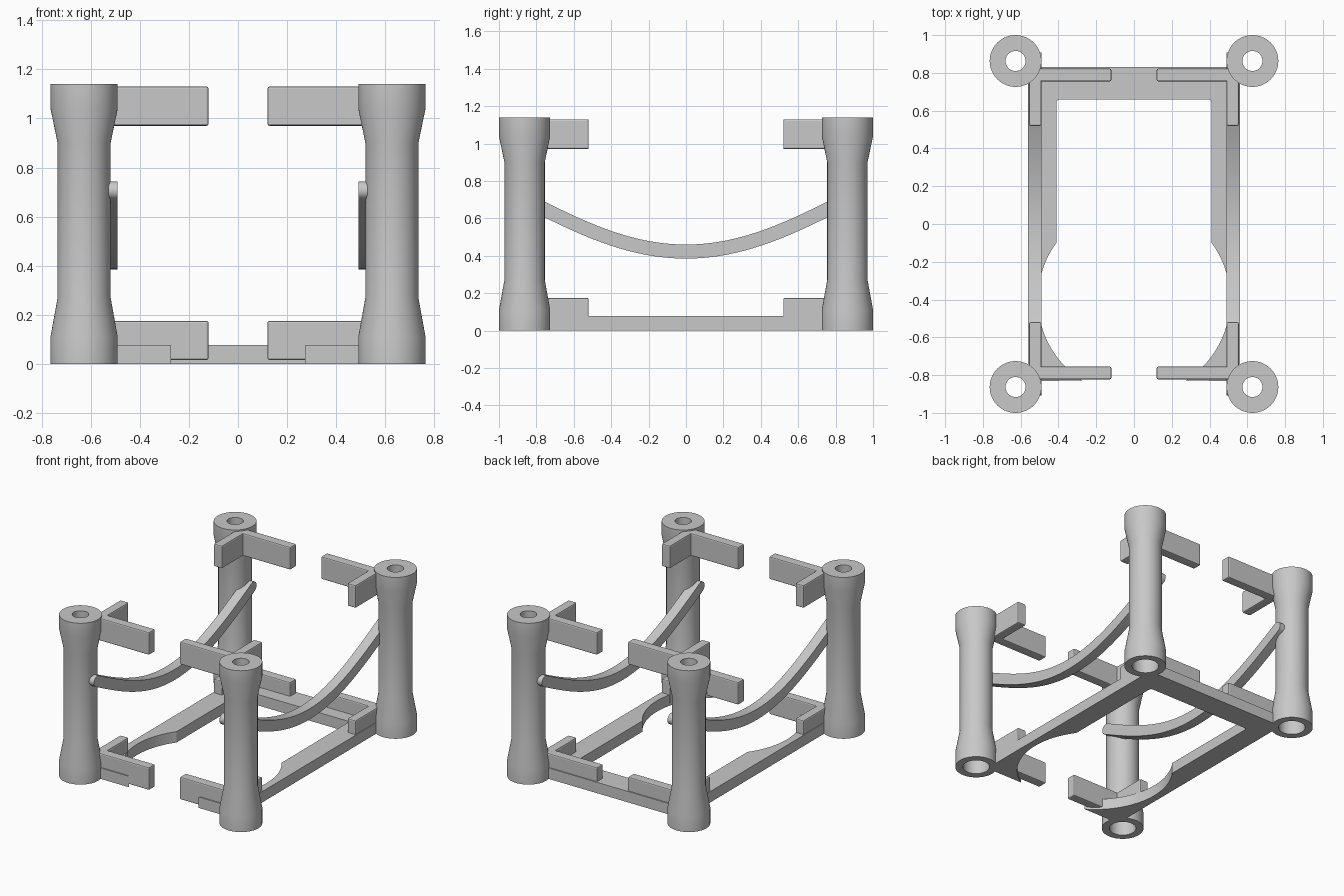
import bpy, bmesh
from math import sin, cos, pi, atan2, radians

cube = bpy.data.objects.get("Cube")
if cube:
    bpy.data.objects.remove(cube, do_unlink=True)

grey = bpy.data.materials.new("plain grey")
grey.use_nodes = True
colour = (0.58, 0.58, 0.58, 1)
grey.diffuse_color = colour
grey.node_tree.nodes["Principled BSDF"].inputs["Base Color"].default_value = colour

POST_X, POST_Y = 0.627, 0.863


def finish(name, bm, smooth=False, bevel=0):
    bmesh.ops.recalc_face_normals(bm, faces=bm.faces)
    mesh = bpy.data.meshes.new(name)
    bm.to_mesh(mesh)
    bm.free()
    mesh.materials.append(grey)
    ob = bpy.data.objects.new(name, mesh)
    bpy.context.collection.objects.link(ob)
    if bevel:
        mod = ob.modifiers.new("soft edges", 'BEVEL')
        mod.width, mod.segments = bevel, 2
    if smooth:
        bpy.ops.object.select_all(action='DESELECT')
        ob.select_set(True)
        bpy.context.view_layer.objects.active = ob
        bpy.ops.object.shade_smooth_by_angle(angle=radians(25))
    return ob


def prism(name, points, offset, smooth=False):
    """Extrude a closed outline by an offset vector."""
    bm = bmesh.new()
    face = bm.faces.new([bm.verts.new(p) for p in points])
    ext = bmesh.ops.extrude_face_region(bm, geom=[face], use_keep_orig=True)
    moved = [g for g in ext["geom"] if isinstance(g, bmesh.types.BMVert)]
    bmesh.ops.translate(bm, verts=moved, vec=offset)
    return finish(name, bm, smooth)


def box(name, xs, ys, zs, bevel):
    bm = bmesh.new()
    bmesh.ops.create_cube(bm, size=1)
    for v in bm.verts:
        for i, span in enumerate((xs, ys, zs)):
            v.co[i] = span[0] if v.co[i] < 0 else span[1]
    return finish(name, bm, bevel=bevel)


def post(name, x, y, sides=64):
    """Turned hollow post: flared ends, narrow bore, wide socket below."""
    profile = [(0.137, 0), (0.137, 0.11), (0.108, 0.27), (0.108, 0.90),
               (0.137, 1.04), (0.137, 1.14), (0.053, 1.14), (0.053, 0.2),
               (0.087, 0.2), (0.087, 0)]
    bm = bmesh.new()
    rings = []
    for r, z in profile:
        rings.append([bm.verts.new((x + r * cos(2 * pi * i / sides),
                                    y + r * sin(2 * pi * i / sides), z))
                      for i in range(sides)])
    for k, ring in enumerate(rings):
        nxt = rings[(k + 1) % len(rings)]
        for i in range(sides):
            j = (i + 1) % sides
            bm.faces.new((ring[i], ring[j], nxt[j], nxt[i]))
    return finish(name, bm, smooth=True)


# Corner posts with a pair of tabs at the top and bottom of each
for sx, side in ((1, "left"), (-1, "right")):
    for sy, end in ((-1, "front"), (1, "back")):
        tag = f"{end}_{side}"
        post(f"{tag}_post", sx * POST_X, sy * POST_Y)
        for level, zs in (("lower", (0.016, 0.175)), ("upper", (0.97, 1.13))):
            box(f"{tag}_{level}_cross_tab", sorted((sx * 0.12, sx * 0.535)),
                sorted((sy * 0.755, sy * 0.822)), zs, 0.008)
            box(f"{tag}_{level}_side_tab", sorted((sx * 0.49, sx * 0.555)),
                sorted((sy * 0.52, sy * 0.79)), zs, 0.008)

# U-shaped base plate with a round cutout at the open front
cut_y, cut_r = -0.4, 0.509
a0, a1 = atan2(0.3, 0.41), atan2(-0.43, 0.273)
half = [(0.395, 0.66), (0.406, 0.655), (0.41, 0.645)]
for i in range(33):
    a = a0 + (a1 - a0) * i / 32
    half.append((cut_r * cos(a), cut_y + cut_r * sin(a)))
half += [(0.525, -0.83), (0.56, -0.765), (0.56, 0.765), (0.525, 0.83)]
outline = half + [(-x, y) for x, y in reversed(half)]
prism("base_plate", [(x, y, 0) for x, y in outline], (0, 0, 0.077))

# Sagging side braces with rounded ends
thick, end_y, steps = 0.0375, 0.87, 40


def brace_point(y, d):
    slope = 0.285 * 1.8 * sin(1.8 * y)
    n = (1 + slope * slope) ** 0.5
    return y - d * slope / n, 0.4225 + 0.285 * (1 - cos(1.8 * y)) + d / n


def brace_cap(y, sign):
    """Half-round end running from one edge of the brace to the other."""
    c, t = brace_point(y, 0), brace_point(y, sign * thick)
    u = (t[0] - c[0], t[1] - c[1])
    return [(c[0] + u[0] * cos(a) + u[1] * sin(a),
             c[1] + u[1] * cos(a) - u[0] * sin(a))
            for a in (pi * i / 10 for i in range(1, 10))]


ys = [-end_y + 2 * end_y * i / steps for i in range(steps + 1)]
loop = [brace_point(y, thick) for y in ys] + brace_cap(end_y, 1)
loop += [brace_point(y, -thick) for y in reversed(ys)] + brace_cap(-end_y, -1)
for sx, side in ((1, "left"), (-1, "right")):
    prism(f"{side}_brace", [(sx * 0.49, y, z) for y, z in loop],
          (sx * 0.07, 0, 0), smooth=True)
